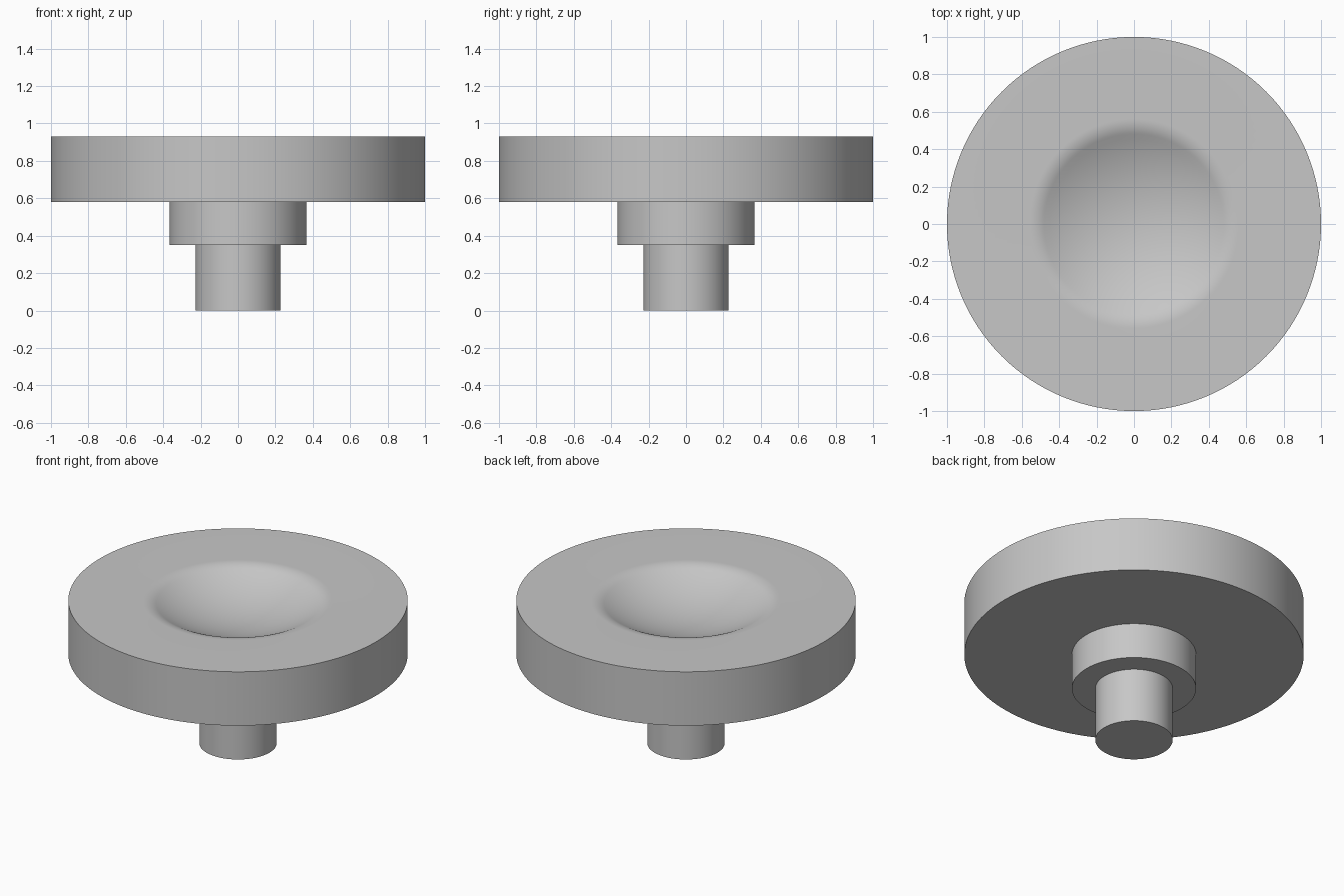
import bpy, bmesh
from math import sin, cos, tan, radians, tau

if "Cube" in bpy.data.objects:
    bpy.data.objects.remove(bpy.data.objects["Cube"], do_unlink=True)

SEGMENTS = 128
STEM_TOP, COLLAR_TOP, PLATE_TOP = 0.35, 0.58, 0.93

grey = bpy.data.materials.new("plain grey")
grey.use_nodes = True
colour = (0.57, 0.57, 0.57, 1)
grey.diffuse_color = colour
grey.node_tree.nodes["Principled BSDF"].inputs["Base Color"].default_value = colour


def lathe(name, profile):
    """Revolve a list of (radius, height) points around z; ends sit on the axis."""
    bm = bmesh.new()
    verts = [bm.verts.new((r, 0, z)) for r, z in profile]
    edges = [bm.edges.new(pair) for pair in zip(verts, verts[1:])]
    bmesh.ops.spin(bm, geom=verts + edges, cent=(0, 0, 0), axis=(0, 0, 1),
                   angle=tau, steps=SEGMENTS, use_merge=True)
    bmesh.ops.remove_doubles(bm, verts=bm.verts, dist=1e-5)
    bmesh.ops.recalc_face_normals(bm, faces=bm.faces)
    mesh = bpy.data.meshes.new(name)
    bm.to_mesh(mesh)
    bm.free()
    mesh.materials.append(grey)
    obj = bpy.data.objects.new(name, mesh)
    bpy.context.collection.objects.link(obj)
    bpy.ops.object.select_all(action="DESELECT")
    obj.select_set(True)
    bpy.context.view_layer.objects.active = obj
    bpy.ops.object.shade_smooth_by_angle(angle=radians(30))
    return obj


def cylinder(name, radius, bottom, top):
    return lathe(name, [(0, bottom), (radius, bottom), (radius, top), (0, top)])


def dish_profile(cap=0.48, rim=0.56, slope=radians(27.5), steps=16):
    """Soft-rimmed spherical hollow, listed from the rim to the centre."""
    blend = (rim - cap) / sin(slope)
    ball = cap / sin(slope)
    points = []
    for i in range(steps // 2):
        a = slope * i / (steps // 2)
        points.append((rim - blend * sin(a), PLATE_TOP - blend * (1 - cos(a))))
    edge = PLATE_TOP - blend * (1 - cos(slope))
    for i in range(steps, -1, -1):
        a = slope * i / steps
        points.append((ball * sin(a), edge - ball * (cos(a) - cos(slope))))
    return points


# Stem and collar
cylinder("stem", 0.228, 0, STEM_TOP)
cylinder("collar", 0.366, STEM_TOP, COLLAR_TOP)

# Round plate with the hollow in its top
lathe("dished_plate", [(0, COLLAR_TOP), (1, COLLAR_TOP), (1, PLATE_TOP)] + dish_profile())
